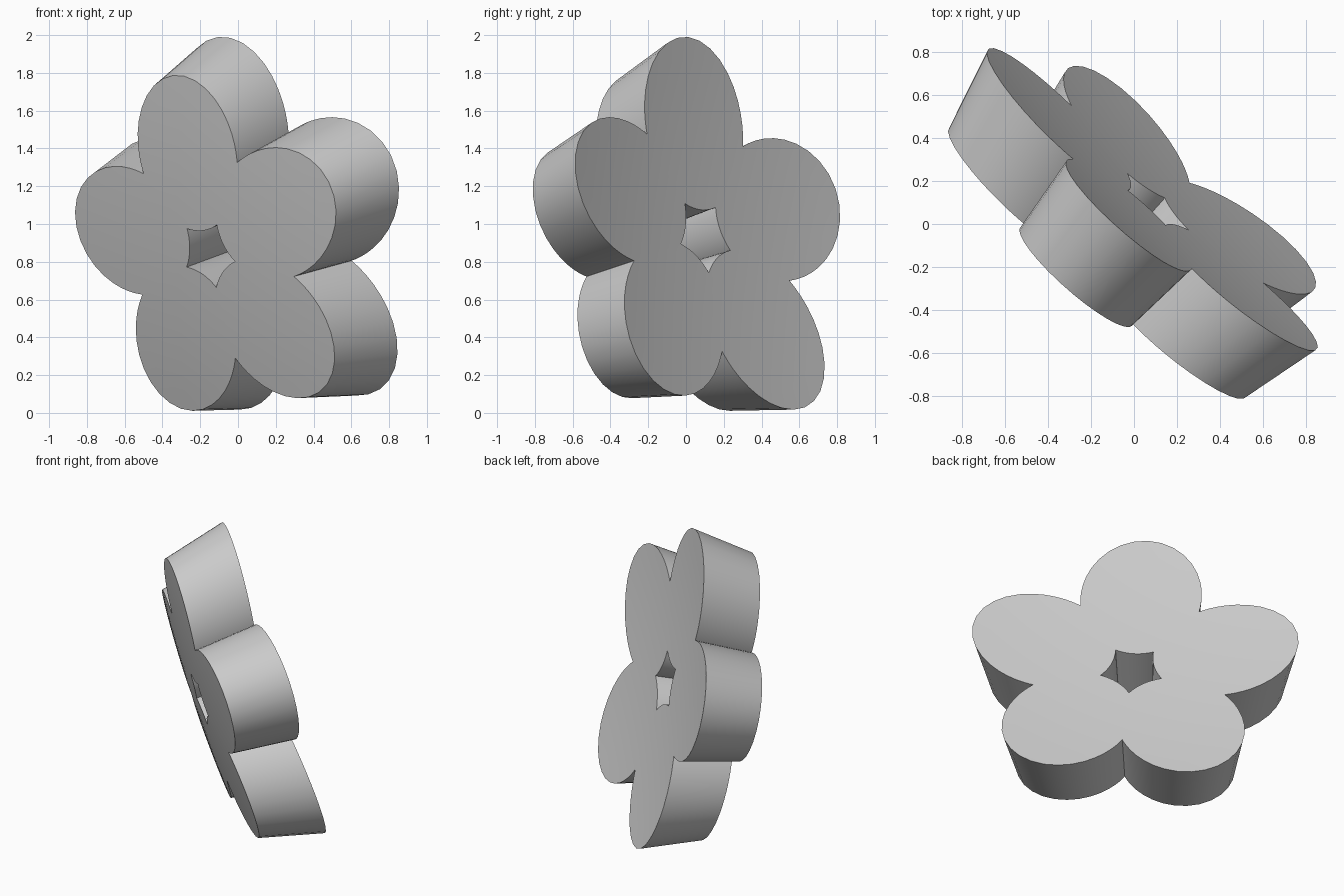
import bpy
import bmesh
import math
from mathutils import Vector

cube = bpy.data.objects.get("Cube")
if cube:
    bpy.data.objects.remove(cube, do_unlink=True)

# Tilted frame of the flower: face normal, first petal direction, side direction
CENTRE = Vector((0.111, 0.112, 0.944))
NORMAL = Vector((0.642, 0.727, 0.245)).normalized()
UP = Vector((-0.235, -0.131, 0.963))
UP = (UP - NORMAL * UP.dot(NORMAL)).normalized()
SIDE = NORMAL.cross(UP)

# Five overlapping elliptical petals
PETALS = 5
REACH, LONG, WIDE = 0.607, 0.465, 0.383
THICKNESS, TAPER, DISH = 0.40, 0.90, 0.06
STEPS, RINGS = 24, 8


def petal_span(angle):
    """Inner and outer distance where a ray from the centre crosses a petal."""
    c, s = math.cos(angle) / LONG, math.sin(angle) / WIDE
    a = c * c + s * s
    b = c * REACH / LONG
    root = math.sqrt(b * b - a * ((REACH / LONG) ** 2 - 1))
    return (b - root) / a, (b + root) / a


def place(radius, angle, front):
    """Point on the shallow dished back face, or on the smaller front face."""
    flat = (UP * math.cos(angle) + SIDE * math.sin(angle)) * radius
    lift = DISH * (radius * radius - 0.41)
    if front:
        return CENTRE + flat * TAPER + NORMAL * (lift * 0.8 - THICKNESS)
    return CENTRE + flat + NORMAL * lift


# Each column is a closed cross-section: back face outwards, front face inwards
bm = bmesh.new()
columns = []
half = math.pi / PETALS
for petal in range(PETALS):
    for step in range(STEPS):
        local = half * math.sin(math.pi * (step / STEPS - 0.5))
        inner, outer = petal_span(local)
        angle = local + 2 * half * petal
        radii = [inner + (outer - inner) * k / RINGS for k in range(RINGS + 1)]
        points = [place(r, angle, False) for r in radii]
        points += [place(r, angle, True) for r in reversed(radii)]
        columns.append([bm.verts.new(p) for p in points])

for i, column in enumerate(columns):
    following = columns[(i + 1) % len(columns)]
    for k in range(len(column)):
        m = (k + 1) % len(column)
        bm.faces.new((column[k], column[m], following[m], following[k]))
bmesh.ops.recalc_face_normals(bm, faces=bm.faces)

mesh = bpy.data.meshes.new("flower")
bm.to_mesh(mesh)
bm.free()
flower = bpy.data.objects.new("flower", mesh)
bpy.context.collection.objects.link(flower)

# Plain grey finish
grey = bpy.data.materials.new("light grey")
grey.use_nodes = True
colour = (0.6, 0.6, 0.6, 1)
grey.diffuse_color = colour
grey.node_tree.nodes["Principled BSDF"].inputs["Base Color"].default_value = colour
mesh.materials.append(grey)

bpy.ops.object.select_all(action="DESELECT")
flower.select_set(True)
bpy.context.view_layer.objects.active = flower
bpy.ops.object.shade_smooth_by_angle(angle=math.radians(30))
